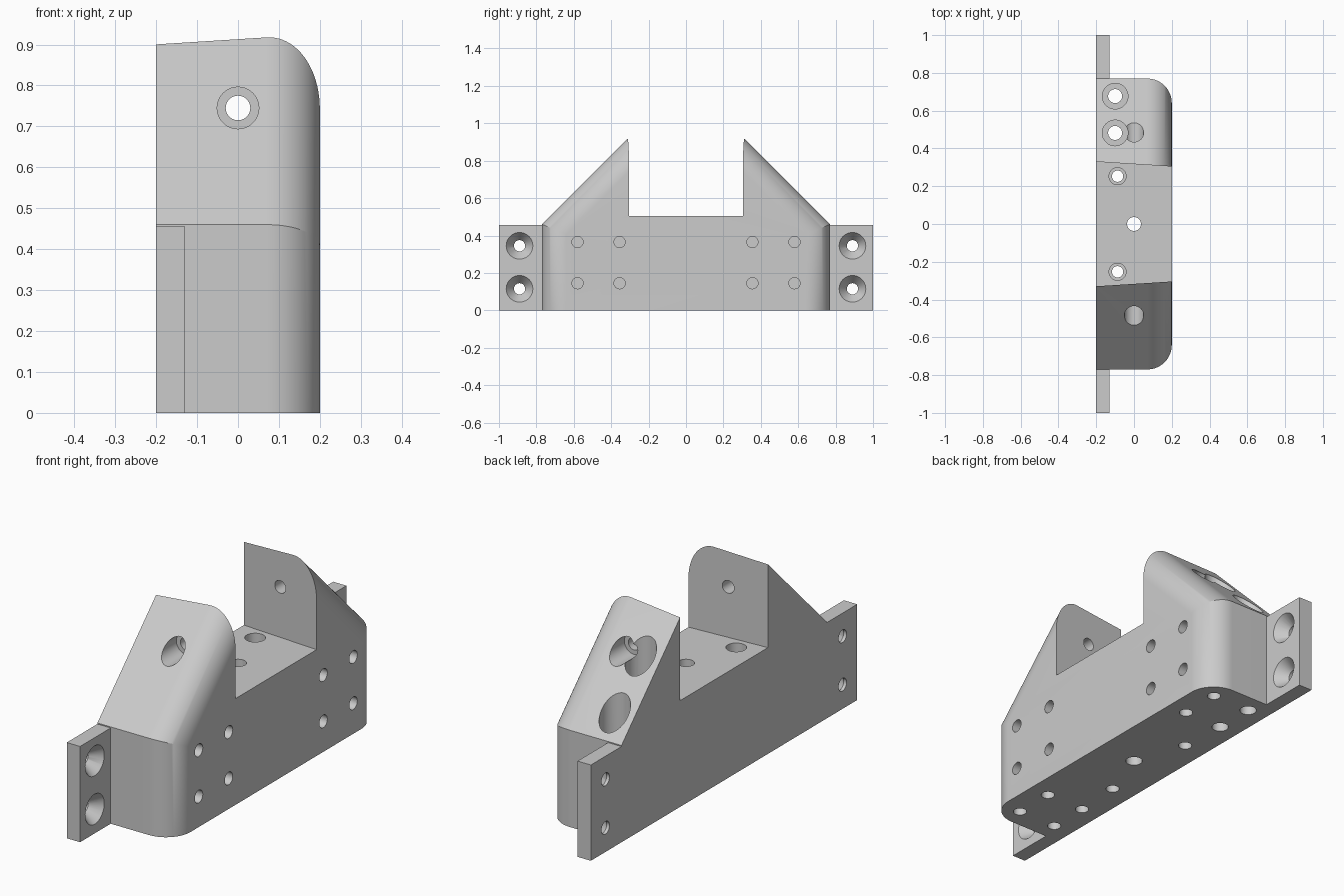
import bpy, bmesh, math
from mathutils import Vector

if "Cube" in bpy.data.objects:
    bpy.data.objects.remove(bpy.data.objects["Cube"], do_unlink=True)

grey = bpy.data.materials.new("plain grey")
grey.use_nodes = True
colour = (0.6, 0.6, 0.6, 1)
grey.diffuse_color = colour
grey.node_tree.nodes["Principled BSDF"].inputs["Base Color"].default_value = colour

HALF, END, RADIUS = 0.2, 0.77, 0.13
SLOPE_SUM = 1.23   # height plus |y| on the sloped ends
DECK = 0.505
STEPS = 20


def make_object(name, bm):
    bmesh.ops.recalc_face_normals(bm, faces=bm.faces)
    mesh = bpy.data.meshes.new(name)
    bm.to_mesh(mesh)
    bm.free()
    mesh.materials.append(grey)
    obj = bpy.data.objects.new(name, mesh)
    bpy.context.collection.objects.link(obj)
    return obj


def loft(name, sections):
    """Closed solid through a row of matching outlines."""
    bm = bmesh.new()
    rings = [[bm.verts.new(p) for p in section] for section in sections]
    bm.faces.new(rings[0])
    bm.faces.new(rings[-1])
    for r1, r2 in zip(rings, rings[1:]):
        for i in range(len(r1)):
            bm.faces.new((r1[i - 1], r1[i], r2[i], r2[i - 1]))
    return make_object(name, bm)


def prism(name, outline, z0, z1):
    return loft(name, [[(x, y, z) for x, y in outline] for z in (z0, z1)])


def cut(target, tool):
    tool.hide_render = True
    mod = target.modifiers.new("cut", "BOOLEAN")
    mod.operation, mod.solver, mod.object = "DIFFERENCE", "EXACT", tool
    bpy.context.view_layer.objects.active = target
    bpy.ops.object.modifier_apply(modifier=mod.name)
    bpy.data.objects.remove(tool, do_unlink=True)


def drill(target, start, end, r1, r2=None):
    """Cut a round or tapered hole between two points."""
    a, b = Vector(start), Vector(end)
    bm = bmesh.new()
    bmesh.ops.create_cone(bm, cap_ends=True, segments=40, radius1=r1,
                          radius2=r1 if r2 is None else r2, depth=(b - a).length)
    bm.transform((b - a).to_track_quat("Z", "Y").to_matrix().to_4x4())
    bmesh.ops.translate(bm, verts=bm.verts, vec=(a + b) / 2)
    cut(target, make_object("hole_cutter", bm))


def body_section(x, inset):
    """Side outline with its ends and slopes moved inwards."""
    end, total = END - inset, SLOPE_SUM - inset * math.sqrt(2)
    half = [(end, 0), (end, total - end), (0.08, total - 0.08)]
    return [(x, y, z) for y, z in half + [(-y, z) for y, z in reversed(half)]]


# Main block with sloped ends and rounded outer edges
sections = [body_section(-HALF, 0)]
for k in range(STEPS + 1):
    t = math.pi / 2 * k / STEPS
    sections.append(body_section(HALF - RADIUS + RADIUS * math.sin(t),
                                 RADIUS * (1 - math.cos(t))))
body = loft("bracket_body", sections)

# Central gap, slightly wider at the back
gap = [(-0.3, -0.336), (0.3, -0.298), (0.3, 0.298), (-0.3, 0.336)]
cut(body, prism("gap_cutter", gap, DECK, 1.5))

parts = [body]
for s, label in ((-1, "front"), (1, "rear")):
    # Mounting flange with countersunk holes
    inner, outer = s * (END - 0.005), s
    plate = [(-HALF, inner), (-0.13, inner), (-0.13, outer), (-HALF, outer)]
    flange = prism(label + "_flange", plate, 0, 0.455)
    parts.append(flange)
    for z in (0.115, 0.345):
        drill(flange, (-0.3, s * 0.89, z), (-0.1, s * 0.89, z), 0.03)
        drill(flange, (-0.185, s * 0.89, z), (-0.129, s * 0.89, z), 0.03, 0.072)
    # Blind holes in the outer side
    for y in (0.355, 0.58):
        for z in (0.145, 0.365):
            drill(body, (0.08, s * y, z), (0.3, s * y, z), 0.03)
    # Cross hole through each upright, counterbored from the slope
    drill(body, (0, s * 0.2, 0.745), (0, s * 0.8, 0.745), 0.03)
    drill(body, (0, s * 0.39, 0.745), (0, s * 0.8, 0.745), 0.051)
    # Counterbored deck holes
    drill(body, (-0.087, s * 0.253, -0.1), (-0.087, s * 0.253, 0.7), 0.03)
    drill(body, (-0.087, s * 0.253, 0.3), (-0.087, s * 0.253, 0.7), 0.045)
    # Underside holes; the rear pair near the back goes through to the slope
    for x in (-0.1, 0.1):
        for y in (0.482, 0.677):
            through = s > 0 and x < 0
            top = 1.0 if through else 0.1
            drill(body, (x, s * y, -0.1), (x, s * y, top), 0.037 if through else 0.03)
            if through:
                drill(body, (x, y, 0.25), (x, y, 1.0), 0.068)

# Centre hole
drill(body, (0, 0, -0.1), (0, 0, 0.7), 0.037)

bpy.ops.object.select_all(action="DESELECT")
for part in parts:
    part.select_set(True)
bpy.context.view_layer.objects.active = body
bpy.ops.object.shade_smooth_by_angle(angle=math.radians(30))
